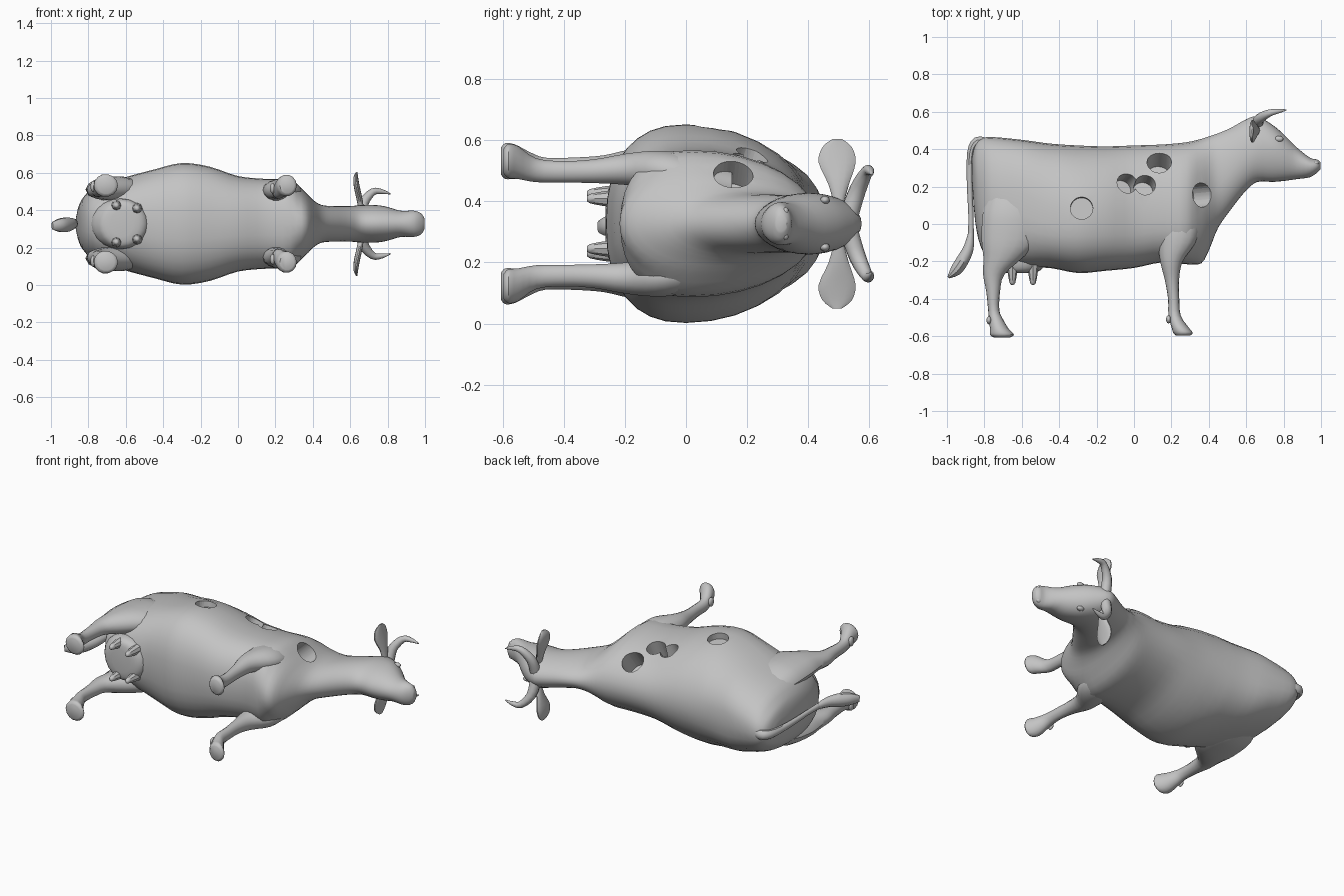
import bpy, bmesh, math
from mathutils import Vector

if "Cube" in bpy.data.objects:
    bpy.data.objects.remove(bpy.data.objects["Cube"])

ZC = 0.327  # mid-plane of the animal, which lies on its side

grey = bpy.data.materials.new("plain_grey")
grey.diffuse_color = (0.55, 0.55, 0.55, 1)
grey.use_nodes = True
grey.node_tree.nodes["Principled BSDF"].inputs["Base Color"].default_value = grey.diffuse_color


def smooth_rows(rows, steps):
    """Catmull-Rom interpolation between rows of numbers."""
    out = []
    for i in range(len(rows) - 1):
        p0, p1 = rows[max(i - 1, 0)], rows[i]
        p2, p3 = rows[i + 1], rows[min(i + 2, len(rows) - 1)]
        for s in range(steps):
            t = s / steps
            out.append([0.5 * (2 * b + (c - a) * t + (2 * a - 5 * b + 4 * c - d) * t * t
                               + (3 * b - a - 3 * c + d) * t ** 3)
                        for a, b, c, d in zip(p0, p1, p2, p3)])
    out.append(list(rows[-1]))
    return out


def finish(ob):
    if not ob.data.materials:
        ob.data.materials.append(grey)
    bpy.ops.object.select_all(action='DESELECT')
    ob.select_set(True)
    bpy.context.view_layer.objects.active = ob
    bpy.ops.object.shade_smooth_by_angle(angle=math.radians(40))


def loft(name, rings):
    bm = bmesh.new()
    vs = [[bm.verts.new(p) for p in r] for r in rings]
    n = len(vs[0])
    for a, b in zip(vs, vs[1:]):
        for i in range(n):
            j = (i + 1) % n
            bm.faces.new((a[i], a[j], b[j], b[i]))
    bm.faces.new(vs[0])
    bm.faces.new(vs[-1])
    bmesh.ops.recalc_face_normals(bm, faces=bm.faces)
    me = bpy.data.meshes.new(name)
    bm.to_mesh(me)
    bm.free()
    ob = bpy.data.objects.new(name, me)
    bpy.context.collection.objects.link(ob)
    finish(ob)
    return ob


def tube(name, rows, side, tangent=None, sign=1, n=14, steps=3):
    """Rows: x, y, offset from mid-plane, half size across, half size along side."""
    rows = smooth_rows(rows, steps)
    pts = [Vector((r[0], r[1], ZC + sign * r[2])) for r in rows]
    rings = []
    for i, (p, r) in enumerate(zip(pts, rows)):
        t = tangent or (pts[min(i + 1, len(pts) - 1)] - pts[max(i - 1, 0)])
        t = Vector(t).normalized()
        s = Vector(side)
        s = (s - t * s.dot(t)).normalized()
        a = t.cross(s)
        rings.append([p + a * r[3] * math.cos(k * math.tau / n) + s * r[4] * math.sin(k * math.tau / n)
                      for k in range(n)])
    return loft(name, rings)


def power(v, n):
    return math.copysign(abs(v) ** (2 / n), v)


# Body, neck and head: x, back, underside, height of widest point, half width
body_rows = [
    (-.865, .36, .22, .30, .04), (-.85, .42, .02, .25, .10), (-.82, .455, -.12, .15, .15),
    (-.76, .465, -.20, .10, .20), (-.60, .45, -.23, .05, .25), (-.45, .43, -.235, 0, .29),
    (-.30, .42, -.262, 0, .325), (-.15, .415, -.25, 0, .305), (0, .42, -.235, 0, .255),
    (.15, .425, -.205, .02, .24), (.28, .437, -.215, .02, .235), (.36, .455, -.21, .05, .17),
    (.405, .47, -.13, .12, .125), (.45, .485, -.02, .20, .10), (.52, .515, .08, .28, .095),
    (.60, .56, .18, .36, .095), (.66, .575, .225, .40, .10), (.74, .53, .225, .40, .10),
    (.80, .48, .23, .37, .09), (.87, .41, .24, .33, .07), (.94, .355, .25, .31, .07),
    (.98, .345, .275, .31, .055), (.998, .33, .295, .31, .025)]
rings = []
for x, top, bot, mid, w in smooth_rows(body_rows, 3):
    ring = []
    hip = 2 + .6 * max(0, 1 - abs(x + .6) / .3)      # squarer over the hip bones
    belly = 2.4 if x < .3 else 2
    for k in range(32):
        c, s = math.cos(k * math.tau / 32), math.sin(k * math.tau / 32)
        n = hip if c > 0 else belly
        ring.append((x, mid + power(c, n) * ((top - mid) if c > 0 else (mid - bot)), ZC + w * power(s, n)))
    rings.append(ring)
body = loft("body", rings)

# Round holes bored square to the upper flank: opening centre, axis, radius, depth
for p, axis, r, depth in [((-.035, .22, .56), (.30, .34, 1), .055, .13),
                          ((.06, .21, .545), (.12, .36, 1), .055, .12),
                          ((.135, .33, .48), (.05, .72, 1), .065, .13),
                          ((.365, .155, .49), (1, .1, .9), .065, .12),
                          ((-.28, .085, .643), (0, .12, 1), .06, .04)]:
    axis = Vector(axis).normalized()
    bpy.ops.mesh.primitive_cylinder_add(vertices=32, radius=r, depth=.2 + depth,
                                        rotation=axis.to_track_quat('Z', 'Y').to_euler(),
                                        location=Vector(p) + axis * (.1 - depth / 2))
    cutter = bpy.context.object
    cutter.name = "hole_cutter"
    cutter.hide_render = True
    cutter.data.materials.append(grey)
    bpy.context.view_layer.objects.active = body
    mod = body.modifiers.new("hole", 'BOOLEAN')
    mod.operation, mod.solver, mod.object = 'DIFFERENCE', 'EXACT', cutter
    bpy.ops.object.modifier_apply(modifier=mod.name)
    bpy.data.objects.remove(cutter)
finish(body)

hind_rows = [(-.66, .22, .13, .09, .05), (-.65, .08, .17, .155, .075), (-.66, -.08, .185, .155, .07),
             (-.70, -.18, .185, .105, .06), (-.75, -.27, .18, .057, .045), (-.753, -.36, .18, .037, .038),
             (-.75, -.46, .18, .03, .037), (-.738, -.51, .19, .038, .045),
             (-.72, -.56, .203, .05, .058), (-.706, -.592, .205, .064, .06), (-.706, -.606, .205, .045, .045)]
fore_rows = [(.225, .15, .12, .08, .06), (.23, 0, .155, .115, .075), (.228, -.10, .175, .10, .065),
             (.20, -.20, .178, .06, .052), (.203, -.30, .172, .038, .04), (.212, -.40, .17, .03, .036),
             (.217, -.49, .175, .033, .04), (.245, -.55, .20, .045, .055),
             (.262, -.582, .205, .052, .057), (.262, -.597, .205, .038, .042)]
ear_rows = [(.66, .50, .07, .014, .018), (.65, .50, .13, .016, .035), (.635, .495, .20, .016, .062),
            (.63, .495, .25, .012, .05), (.635, .495, .278, .004, .015)]
horn_rows = [(.66, .535, .03, .032, .032), (.67, .562, .11, .028, .028), (.72, .592, .17, .02, .02),
             (.77, .603, .172, .013, .013), (.815, .61, .16, .003, .003)]

# Paired parts, mirrored across the mid-plane
for sign, tag in ((1, "upper"), (-1, "lower")):
    tube("hind_leg_" + tag, hind_rows, (0, 0, 1), (0, -1, 0), sign)
    tube("fore_leg_" + tag, fore_rows, (0, 0, 1), (0, -1, 0), sign)
    tube("ear_" + tag, ear_rows, (0, 1, 0), (0, 0, 1), sign)
    tube("horn_" + tag, horn_rows, (0, 1, 0), None, sign, n=10)
    for x, d in ((-.65, .098), (-.54, .082)):
        tube("teat_" + tag, [(x, -.22, d, .03, .03), (x, -.27, d, .024, .024),
                             (x, -.315, d, .015, .015), (x, -.325, d, .006, .006)],
             (0, 0, 1), (0, -1, 0), sign, n=8, steps=2)
    # Dewclaws behind each hoof, eye and nostril
    for name, loc, size in (("hind_dewclaw_", (-.775, -.515, .20), (.014, .022, .03)),
                            ("fore_dewclaw_", (.185, -.51, .19), (.014, .022, .028)),
                            ("eye_", (.775, .455, .077), (.024, .016, .014)),
                            ("nostril_", (.972, .325, .04), (.016, .012, .014))):
        bpy.ops.mesh.primitive_uv_sphere_add(segments=12, ring_count=8, radius=1,
                                             location=(loc[0], loc[1], ZC + sign * loc[2]))
        ob = bpy.context.object
        ob.name = name + tag
        ob.scale = size
        finish(ob)

# Udder
tube("udder", [(-.64, -.08, 0, .15, .12), (-.63, -.18, 0, .155, .135), (-.62, -.23, 0, .135, .13),
               (-.62, -.255, 0, .105, .11), (-.62, -.263, 0, .06, .07)], (0, 0, 1), (0, -1, 0), n=20)

# Tail and its brush
tube("tail", [(-.79, .435, 0, .025, .03), (-.84, .44, 0, .025, .03), (-.872, .38, 0, .02, .024),
              (-.878, .22, 0, .016, .018), (-.872, .05, 0, .014, .016), (-.872, -.08, 0, .016, .018)],
     (0, 0, 1), n=10)
tube("tail_brush", [(-.872, -.05, 0, .015, .018), (-.885, -.13, 0, .028, .03), (-.92, -.20, -.005, .034, .04),
                    (-.955, -.25, -.008, .03, .036), (-.993, -.286, -.01, .006, .02)], (0, 0, 1), n=10)
